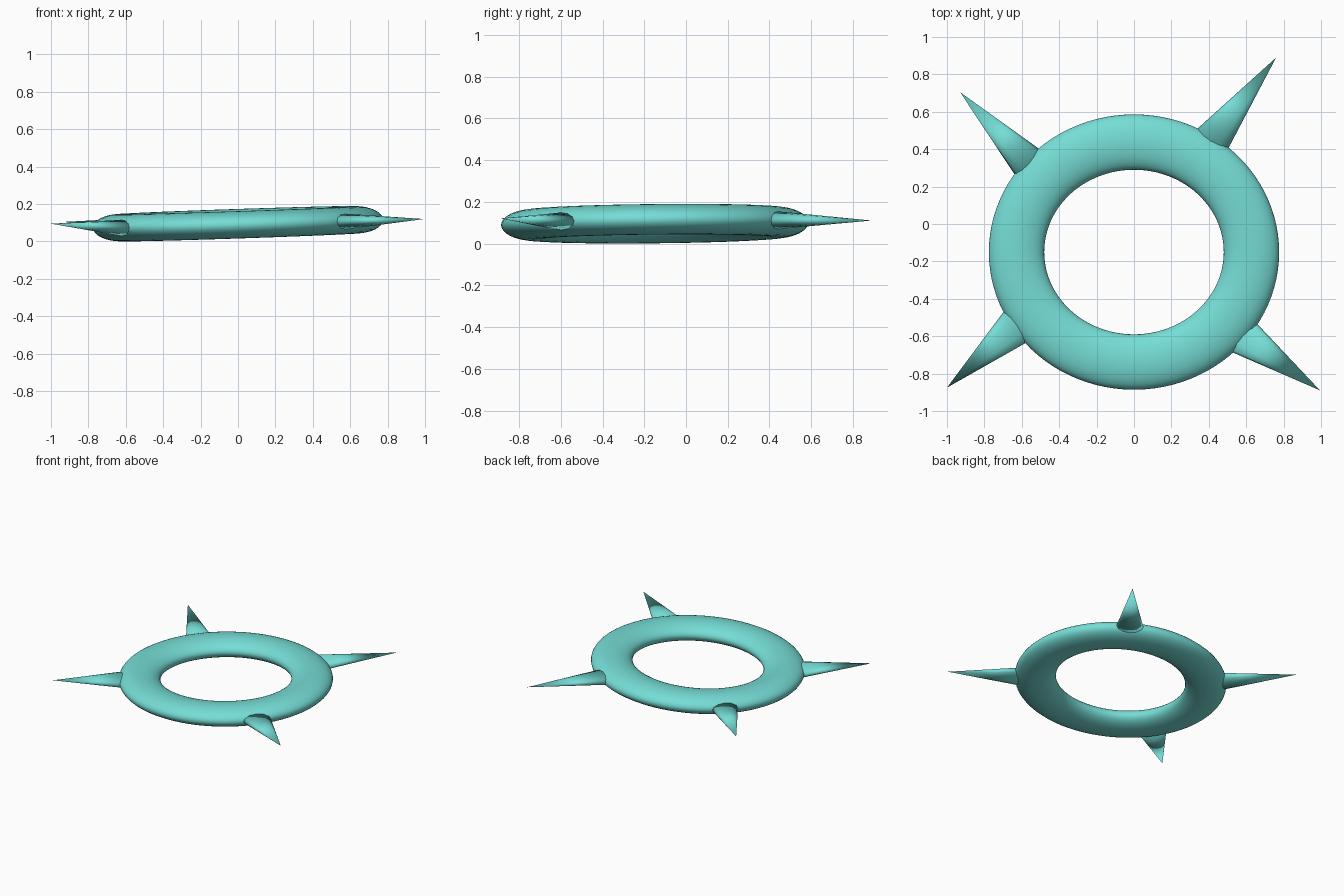
import bpy, bmesh, math
from mathutils import Vector

if "Cube" in bpy.data.objects:
    bpy.data.objects.remove(bpy.data.objects["Cube"])

mat = bpy.data.materials.new("turquoise")
mat.diffuse_color = (0.18, 0.72, 0.67, 1)
mat.use_nodes = True
mat.node_tree.nodes["Principled BSDF"].inputs["Base Color"].default_value = mat.diffuse_color

CX, CY = 0.0, -0.15          # ring centre
RX, RY = 0.628, 0.588        # radii of the tube centre line
TUBE_W, TUBE_H = 0.148, 0.073


def ring_z(a):
    """Height of the gently warped centre line."""
    return 0.095 + 0.021 * math.cos(a) + 0.006 * math.sin(a)


def finish(name, bm):
    bmesh.ops.recalc_face_normals(bm, faces=bm.faces)
    me = bpy.data.meshes.new(name)
    bm.to_mesh(me)
    bm.free()
    me.materials.append(mat)
    for p in me.polygons:
        p.use_smooth = True
    ob = bpy.data.objects.new(name, me)
    bpy.context.collection.objects.link(ob)
    return ob


# Flattened, slightly tilted oval ring
def make_ring(n=96, m=32):
    bm = bmesh.new()
    rows = []
    for i in range(n):
        a = 2 * math.pi * i / n
        row = []
        for j in range(m):
            b = 2 * math.pi * j / m
            d = TUBE_W * math.cos(b)
            row.append(bm.verts.new((CX + (RX + d) * math.cos(a),
                                     CY + (RY + d) * math.sin(a),
                                     ring_z(a) + TUBE_H * math.sin(b))))
        rows.append(row)
    for i in range(n):
        r, s = rows[i], rows[(i + 1) % n]
        for j in range(m):
            k = (j + 1) % m
            bm.faces.new((r[j], s[j], s[k], r[k]))
    finish("ring", bm)


# Flattened spike from two visible root corners to the tip, sunk into the ring
def make_spike(name, left, right, tip, sides=12, sink=0.2):
    tip = Vector(tip)
    l, r = Vector(left), Vector(right)
    mid = (l + r) / 2
    z = ring_z(math.atan2((mid.y - CY) / RY, (mid.x - CX) / RX))
    grow = 1 + sink
    base = tip + (Vector((mid.x, mid.y, z)) - tip) * grow
    side = (r - l) / 2 * grow
    bm = bmesh.new()
    loop = []
    for k in range(sides):
        b = 2 * math.pi * k / sides
        off = Vector((side.x * math.cos(b), side.y * math.cos(b),
                      0.04 * grow * math.sin(b)))
        loop.append(bm.verts.new(base + off))
    top = bm.verts.new(tip)
    for k in range(sides):
        bm.faces.new((loop[k], loop[(k + 1) % sides], top))
    bm.faces.new(loop)
    finish(name, bm)


make_ring()
make_spike("spike_back_right", (0.345, 0.515), (0.51, 0.415), (0.76, 0.89, 0.11))
make_spike("spike_back_left", (-0.635, 0.26), (-0.505, 0.40), (-0.93, 0.705, 0.105))
make_spike("spike_front_left", (-0.595, -0.645), (-0.705, -0.48), (-1.0, -0.875, 0.095))
make_spike("spike_front_right", (0.655, -0.53), (0.535, -0.69), (0.995, -0.89, 0.12))
